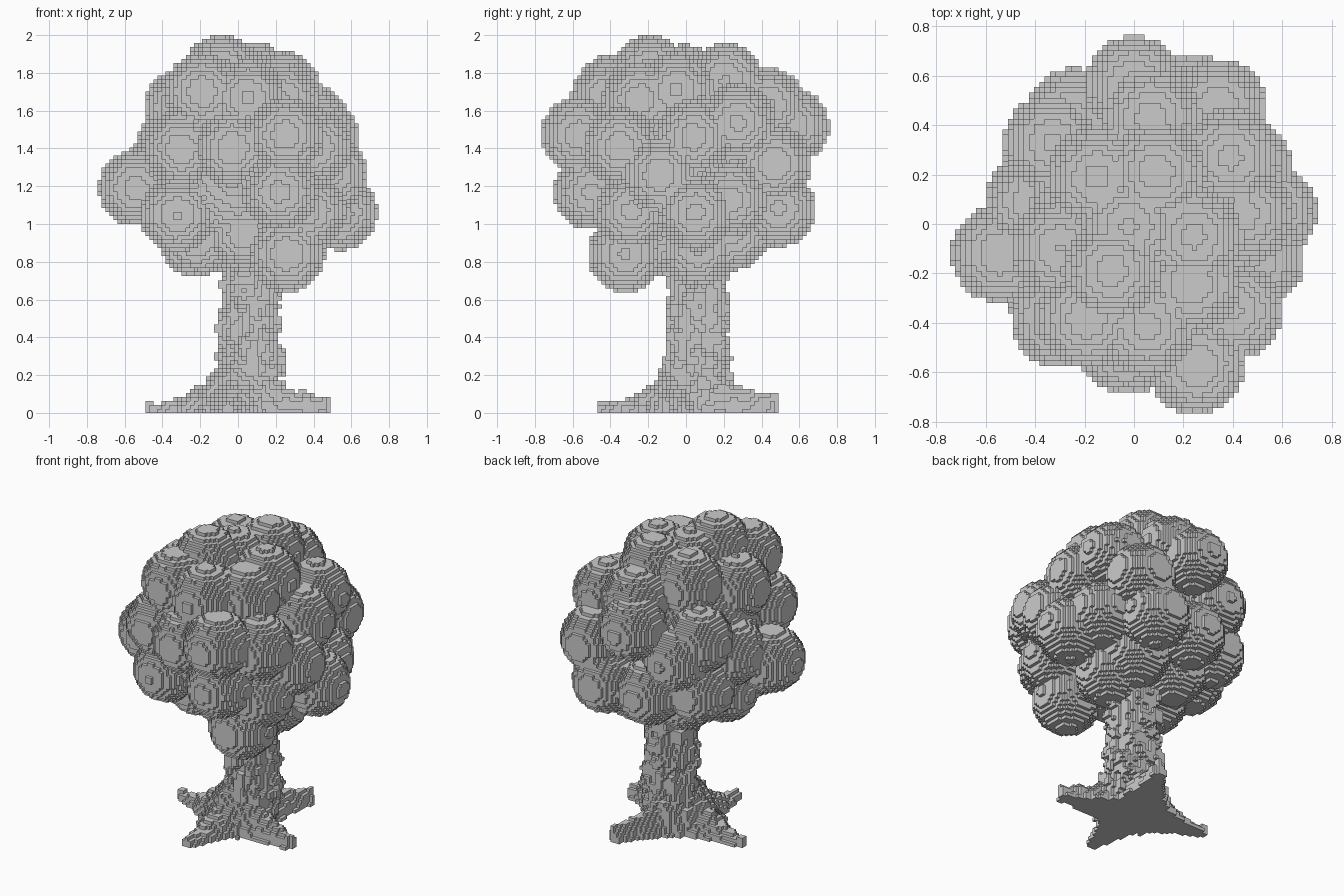
import bpy
from math import floor, ceil, exp, hypot
from mathutils import Vector, noise

if "Cube" in bpy.data.objects:
    bpy.data.objects.remove(bpy.data.objects["Cube"], do_unlink=True)

VOXEL = 2 / 94
LEAF_RADIUS = 0.2

grey = bpy.data.materials.new("plain_grey")
grey.use_nodes = True
colour = (0.6, 0.6, 0.6, 1)
grey.diffuse_color = colour
grey.node_tree.nodes["Principled BSDF"].inputs["Base Color"].default_value = colour


def middle(i):
    """Centre coordinate of grid cell i."""
    return (i + 0.5) * VOXEL


def cells(low, high):
    return range(floor(low / VOXEL), ceil(high / VOXEL))


def stamp_ball(filled, centre, radii):
    """Fill the cells whose centres lie inside an ellipsoid."""
    spans = [cells(c - r, c + r) for c, r in zip(centre, radii)]
    squares = [[(i, ((middle(i) - c) / r) ** 2) for i in span]
               for span, c, r in zip(spans, centre, radii)]
    for i, a in squares[0]:
        for j, b in squares[1]:
            for k, c in squares[2]:
                if a + b + c <= 1:
                    filled.add((i, j, k))


def build_blocks(name, filled):
    """Turn a set of cells into one mesh made of the exposed cube sides."""
    verts, faces = {}, []
    for cell in filled:
        for axis in range(3):
            u, v = (axis + 1) % 3, (axis + 2) % 3
            for side in (0, 1):
                neighbour = list(cell)
                neighbour[axis] += 2 * side - 1
                if tuple(neighbour) in filled:
                    continue
                loop = []
                for du, dv in ((0, 0), (1, 0), (1, 1), (0, 1)):
                    corner = list(cell)
                    corner[axis] += side
                    corner[u] += du
                    corner[v] += dv
                    loop.append(verts.setdefault(tuple(corner), len(verts)))
                faces.append(loop if side else loop[::-1])
    mesh = bpy.data.meshes.new(name)
    mesh.from_pydata([[c * VOXEL for c in p] for p in verts], [], faces)
    mesh.materials.append(grey)
    obj = bpy.data.objects.new(name, mesh)
    bpy.context.collection.objects.link(obj)


# Trunk with patchy bark and four spreading roots: tip position, tip height
roots = [(0.48, -0.13, 0.07), (0.2, 0.48, 0.08),
         (-0.48, 0.09, 0.035), (-0.05, -0.47, 0.035)]


def in_trunk(x, y, z, bark):
    shift = 0.065 * min(1, z / 0.25)
    radius = 0.143 + 0.08 * exp(-z / 0.25)
    return hypot(x - shift, y - shift) < radius + bark


def in_root(x, y, z, bark, tip_x, tip_y, tip_height):
    length = hypot(tip_x, tip_y)
    along = (x * tip_x + y * tip_y) / length
    across = abs(y * tip_x - x * tip_y) / length
    if not 0 <= along <= length:
        return False
    rest = 1 - along / length
    width = 0.035 + 0.19 * rest ** 1.4 + bark / 3
    height = tip_height + 0.28 * rest ** 2.2 + bark / 2
    return across < width and z < height * (1 - (across / width) ** 2) + VOXEL


wood = set()
for k in cells(0, 0.95):
    for i in cells(-0.5, 0.5):
        for j in cells(-0.5, 0.5):
            x, y, z = middle(i), middle(j), middle(k)
            bark = 0.05 * noise.noise(Vector((i / 2.6, j / 2.6, k / 3.3)))
            if in_trunk(x, y, z, bark) or any(
                    in_root(x, y, z, bark, *root) for root in roots):
                wood.add((i, j, k))

# Leaf clumps: centres in hundredths, from the crown down
clumps = [
    # crown
    (-9, -19, 180), (-2, -1, 175), (9, 21, 176), (24, -5, 171), (-15, 19, 171),
    (23, -24, 166),
    # upper ring
    (-19, -38, 170), (5, -41, 167), (7, 43, 163), (39, 27, 154),
    (-33, 33, 143), (-30, -10, 162),
    # middle ring
    (-30, -38, 140), (-3, -49, 140), (25, -57, 147), (40, -35, 141),
    (44, 4, 146), (34, 47, 132), (0, 56, 152), (-24, 43, 133),
    (-40, 9, 128), (-54, -12, 119), (49, -14, 126),
    # lower ring
    (-32, -28, 105), (22, -50, 117), (54, 5, 106), (44, 23, 113),
    (24, 49, 108), (-6, 46, 107), (-33, 32, 110), (37, -29, 107),
    # underside
    (26, -32, 84), (-22, -9, 92), (24, 6, 87), (-14, 20, 96),
    (18, 24, 95), (3, -17, 95),
]
leaves = set()
for clump in clumps:
    stamp_ball(leaves, [c / 100 for c in clump], [LEAF_RADIUS] * 3)
# Inner mass that fills the gaps between clumps
stamp_ball(leaves, (0, 0, 1.3), (0.46, 0.46, 0.48))

build_blocks("leaf_canopy", leaves)
# Keep only the wood that shows below the leaves
build_blocks("trunk_and_roots", wood - leaves)
